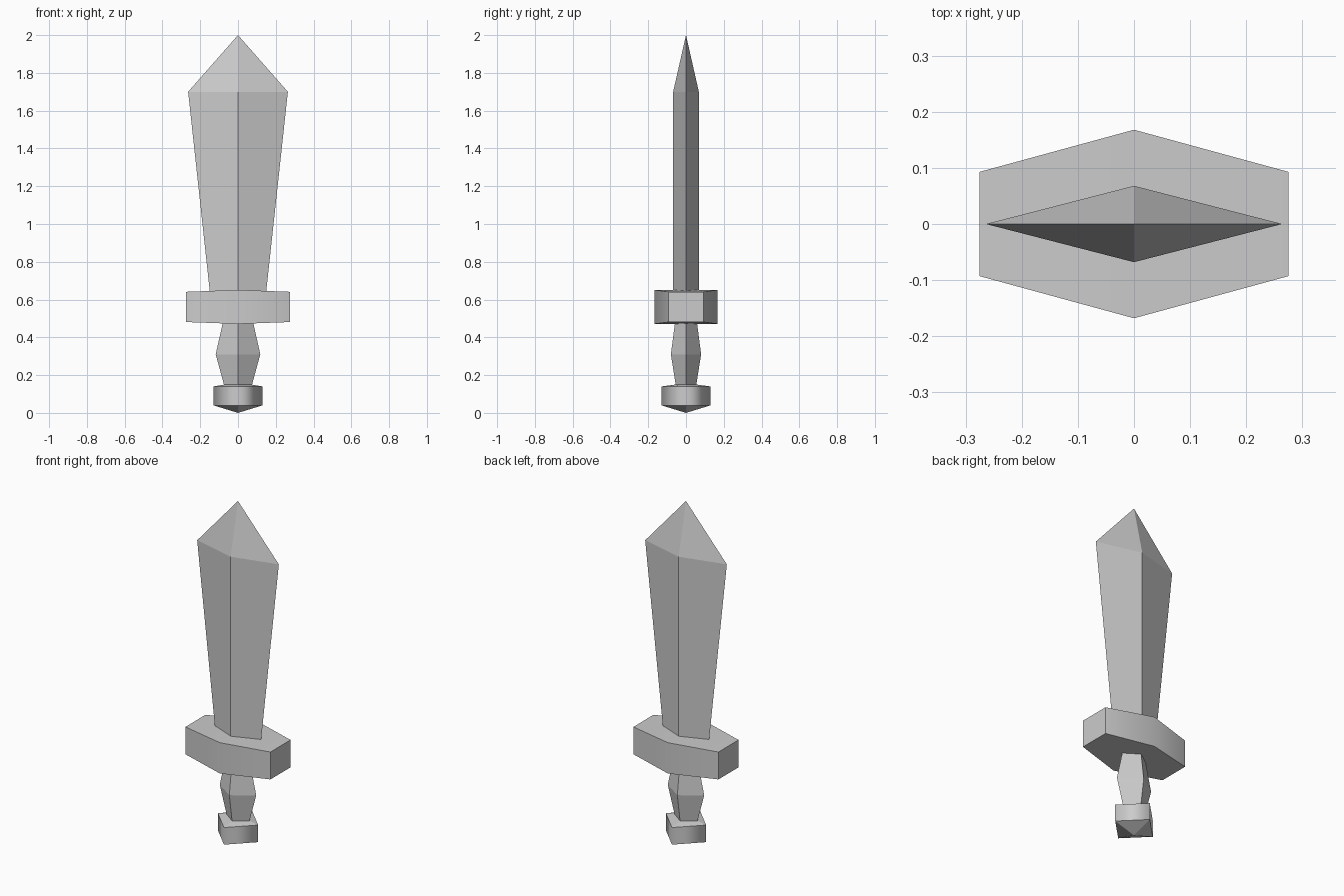
import bpy
import bmesh

if "Cube" in bpy.data.objects:
    bpy.data.objects.remove(bpy.data.objects["Cube"])


def finish(name, bm):
    bmesh.ops.recalc_face_normals(bm, faces=bm.faces)
    mesh = bpy.data.meshes.new(name)
    bm.to_mesh(mesh)
    bm.free()
    obj = bpy.data.objects.new(name, mesh)
    bpy.context.collection.objects.link(obj)
    return obj


def diamond_loft(name, sections, smooth_sides=False):
    """Loft diamond sections (z, half width, half depth); zero width is a point."""
    bm = bmesh.new()
    rings = []
    for z, w, d in sections:
        points = [(0, 0)] if w == 0 else [(w, 0), (0, d), (-w, 0), (0, -d)]
        rings.append([bm.verts.new((x, y, z)) for x, y in points])
    for a, b in zip(rings, rings[1:]):
        for i in range(4):
            j = (i + 1) % 4
            if len(a) == 1:
                bm.faces.new((a[0], b[j], b[i]))
            elif len(b) == 1:
                bm.faces.new((a[i], a[j], b[0]))
            else:
                face = bm.faces.new((a[i], a[j], b[j], b[i]))
                face.smooth = smooth_sides and a[0].co.x == b[0].co.x
    for ring in (rings[0], rings[-1]):
        if len(ring) == 4:
            bm.faces.new(ring)
    return finish(name, bm)


# Blade: widens upward, then narrows to a point
diamond_loft("blade", [(0.63, 0.148, 0.068), (1.70, 0.264, 0.068), (2.0, 0, 0)])

# Grip: swells in the middle
diamond_loft("grip", [(0.145, 0.073, 0.054), (0.31, 0.118, 0.08), (0.48, 0.08, 0.058)])

# Pommel: square block set on its corner, with a pointed underside
diamond_loft("pommel", [(0, 0, 0), (0.04, 0.13, 0.13), (0.14, 0.13, 0.13),
                        (0.15, 0.072, 0.056)], smooth_sides=True)

# Guard: six-sided block, slightly thicker at the middle
bm = bmesh.new()
outline = [(0, -0.168), (0.275, -0.093), (0.275, 0.093),
           (0, 0.168), (-0.275, 0.093), (-0.275, -0.093)]
low, high = [], []
for x, y in outline:
    half = 0.09 if x == 0 else 0.08
    low.append(bm.verts.new((x, y, 0.561 - half)))
    high.append(bm.verts.new((x, y, 0.561 + half)))
for i in range(6):
    j = (i + 1) % 6
    bm.faces.new((low[i], low[j], high[j], high[i]))
for ring in (low, high):
    bm.faces.new(ring[:4])
    bm.faces.new(ring[3:] + ring[:1])
for face in bm.faces:
    face.smooth = True
# Keep every edge crisp except the gentle middle crease
for edge in bm.edges:
    edge.smooth = all(abs(v.co.x) < 0.01 for v in edge.verts)
finish("guard", bm)
